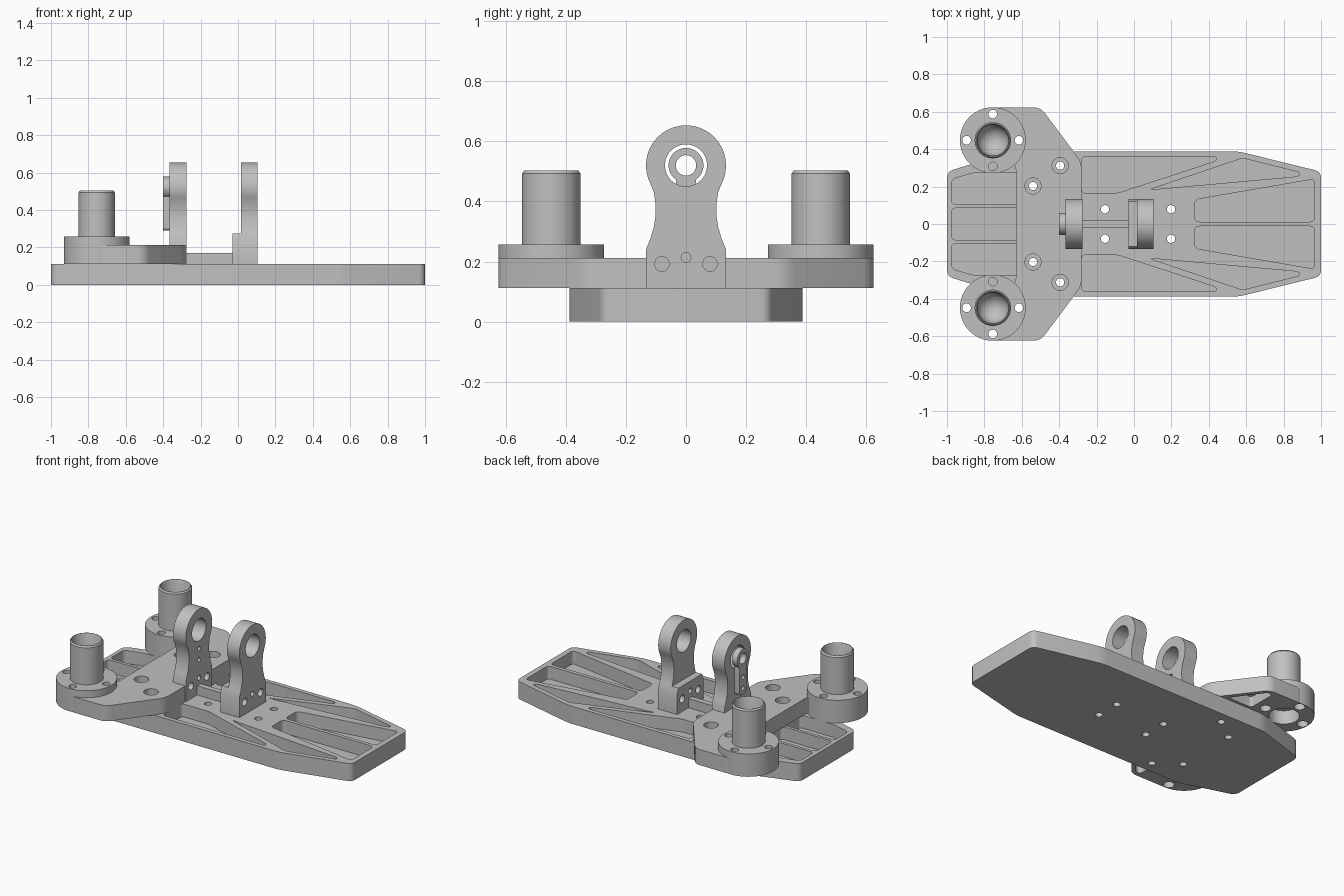
import bpy, bmesh
from math import sin, cos, pi, radians
from mathutils import Vector, Matrix

cube = bpy.data.objects.get("Cube")
if cube:
    bpy.data.objects.remove(cube, do_unlink=True)

GREY = (0.53, 0.53, 0.53, 1)
metal = bpy.data.materials.new("plain grey")
metal.use_nodes = True
metal.diffuse_color = GREY
metal.node_tree.nodes["Principled BSDF"].inputs["Base Color"].default_value = GREY


def add_object(name, bm):
    bmesh.ops.recalc_face_normals(bm, faces=bm.faces)
    mesh = bpy.data.meshes.new(name)
    bm.to_mesh(mesh)
    bm.free()
    mesh.materials.append(metal)
    obj = bpy.data.objects.new(name, mesh)
    bpy.context.collection.objects.link(obj)
    return obj


def circle(u, v, r, n=32):
    return [(u + r * cos(2 * pi * i / n), v + r * sin(2 * pi * i / n)) for i in range(n)]


def rounded(points, r, n=5):
    """Round every corner of a polygon with a quadratic blend."""
    out = []
    for i, p in enumerate(points):
        p, a, b = Vector(p), Vector(points[i - 1]), Vector(points[(i + 1) % len(points)])
        s = p + (a - p).normalized() * min(r, (a - p).length * 0.45)
        e = p + (b - p).normalized() * min(r, (b - p).length * 0.45)
        for k in range(n + 1):
            t = k / n
            out.append(tuple(s * (1 - t) ** 2 + p * 2 * t * (1 - t) + e * t * t))
    return out


def prism(name, points, lo, hi, axis="z"):
    """Extrude a polygon along z (points are x, y) or x (points are y, z)."""
    bm = bmesh.new()

    def place(p, h):
        return (p[0], p[1], h) if axis == "z" else (h, p[0], p[1])
    rings = [[bm.verts.new(place(p, h)) for p in points] for h in (lo, hi)]
    for ring in rings:
        bm.faces.new(ring)
    n = len(points)
    for i in range(n):
        j = (i + 1) % n
        bm.faces.new((rings[0][i], rings[0][j], rings[1][j], rings[1][i]))
    return add_object(name, bm)


def lathe(name, profile, x, y, steps=64):
    bm = bmesh.new()
    verts = [bm.verts.new((r, 0, z)) for r, z in profile]
    edges = [bm.edges.new(pair) for pair in zip(verts, verts[1:])]
    bmesh.ops.spin(bm, geom=verts + edges, cent=(0, 0, 0), axis=(0, 0, 1),
                   angle=2 * pi, steps=steps, use_merge=True)
    bmesh.ops.remove_doubles(bm, verts=bm.verts, dist=0.0001)
    bmesh.ops.transform(bm, matrix=Matrix.Translation((x, y, 0)), verts=bm.verts)
    return add_object(name, bm)


def combine(obj, points, lo, hi, axis="z", operation="DIFFERENCE"):
    """Cut (or join) an extruded polygon and discard the helper."""
    helper = prism("helper", points, lo, hi, axis)
    helper.hide_render = True
    mod = obj.modifiers.new("combine", "BOOLEAN")
    mod.operation, mod.solver, mod.object = operation, "EXACT", helper
    bpy.context.view_layer.objects.active = obj
    bpy.ops.object.modifier_apply(modifier=mod.name)
    bpy.data.objects.remove(helper, do_unlink=True)


def mirror(points):
    return [(x, -y) for x, y in points]


BASE_TOP, DECK_TOP = 0.112, 0.212
PAD_X, PAD_Y = -0.755, 0.448

# Base plate with lightening pockets
half = [(1, 0.28), (0.56, 0.388), (-0.65, 0.388), (-1, 0.28)]
base = prism("base_plate", rounded(half + mirror(half)[::-1], 0.035), 0, BASE_TOP)
pockets = [
    [(0.325, 0.012), (0.965, 0.012), (0.965, 0.24), (0.325, 0.13)],
    [(0.08, 0.183), (0.58, 0.352), (0.89, 0.275), (0.88, 0.255)],
    [(-0.28, 0.36), (0.44, 0.36), (0.44, 0.338), (-0.09, 0.165), (-0.28, 0.165)],
    [(-0.975, 0.105), (-0.975, 0.24), (-0.85, 0.275), (-0.61, 0.275), (-0.61, 0.105)],
]
for pocket in pockets:
    for outline in (pocket, mirror(pocket)):
        combine(base, rounded(outline, 0.025), 0.03, 0.2)
combine(base, rounded([(-0.975, -0.085), (-0.61, -0.085), (-0.61, 0.085), (-0.975, 0.085)], 0.025),
        0.03, 0.2)

# Raised deck carrying both posts
half = [(-0.28, 0.33), (-0.5, 0.624), (PAD_X, 0.624), (PAD_X, 0.33), (-0.632, 0.33)]
deck = prism("upper_deck", rounded(half + mirror(half)[::-1], 0.04), BASE_TOP, DECK_TOP)
under = [(-0.545, 0.595), (-0.51, 0.595), (-0.37, 0.405), (-0.545, 0.405)]
for side in (1, -1):
    combine(deck, rounded([(x, side * y) for x, y in under], 0.02), 0.1, 0.18)
    combine(deck, circle(PAD_X, side * PAD_Y, 0.09), 0.1, 0.2)

# Bolt holes through deck and base
for side in (1, -1):
    for x, y in ((-0.54, 0.203), (-0.395, 0.312)):
        combine(deck, circle(x, side * y, 0.043), 0.17, 0.3)
        for part in (deck, base):
            combine(part, circle(x, side * y, 0.022), -0.1, 0.3)
    for x in (-0.155, 0.198):
        combine(base, circle(x, side * 0.079, 0.022), -0.1, 0.3)

# Hollow posts on round flanges
dome = [(0.083 * cos(a), 0.3 - 0.083 * sin(a)) for a in [k * pi / 16 for k in range(8)]]
profile = ([(0, 0.2), (0.09, 0.2), (0.09, BASE_TOP), (0.176, BASE_TOP), (0.176, 0.257),
            (0.097, 0.257), (0.097, 0.493), (0.09, 0.503), (0.087, 0.503), (0.083, 0.495)]
           + dome + [(0, 0.217)])
for side, name in ((1, "left_post"), (-1, "right_post")):
    post = lathe(name, profile, PAD_X, side * PAD_Y)
    for k in range(4):
        x = PAD_X + 0.14 * cos(k * pi / 2)
        y = side * PAD_Y + 0.14 * sin(k * pi / 2)
        for part in (post, deck):
            combine(part, circle(x, y, 0.023), 0.05, 0.4)
            combine(part, circle(x, y, 0.033), 0.05, 0.17)

# Two upright lugs with a round eye and a narrow waist
EYE_Z = 0.52
side_curve = [(0.133, BASE_TOP), (0.133, 0.24), (0.119, 0.275), (0.107, 0.315),
              (0.101, 0.355), (0.101, 0.39), (0.107, 0.43)]
head = [(0.133 * cos(a), EYE_Z + 0.133 * sin(a))
        for a in [radians(-25 + 230 * k / 36) for k in range(37)]]
lug_outline = side_curve + head + mirror([]) + [(-y, z) for y, z in side_curve[::-1]]
rear_lug = prism("rear_lug", lug_outline, -0.365, -0.275, "x")
front_lug = prism("front_lug", lug_outline, 0.015, 0.103, "x")
foot = [(-0.133, BASE_TOP), (0.133, BASE_TOP), (0.133, 0.24), (0.119, 0.275),
        (-0.119, 0.275), (-0.133, 0.24)]
combine(front_lug, foot, -0.03, 0.05, "x", "UNION")
for lug in (rear_lug, front_lug):
    combine(lug, circle(0, EYE_Z, 0.07, 48), -0.5, 0.3, "x")
for y, z, r in ((0.08, 0.192, 0.024), (-0.08, 0.192, 0.024), (0, 0.214, 0.016)):
    combine(front_lug, circle(y, z, r), -0.5, 0.3, "x")
    for part in (rear_lug, deck):
        combine(part, circle(y, z, r), -0.345, -0.2, "x")

# Keyed ring behind the rear lug
ring = prism("ring_bracket", circle(0, EYE_Z, 0.058, 48), -0.402, -0.365, "x")
stalk = rounded([(-0.033, 0.29), (0.033, 0.29), (0.033, 0.49), (-0.033, 0.49)], 0.02)
combine(ring, stalk, -0.402, -0.365, "x", "UNION")
combine(ring, circle(0, EYE_Z, 0.034), -0.5, 0, "x")
for z in (0.33, 0.4):
    for part in (ring, rear_lug):
        combine(part, circle(0, z, 0.014, 20), -0.5, -0.2, "x")

# Thin rib joining the lug feet
prism("centre_rib", [(-0.28, -0.018), (-0.025, -0.018), (-0.025, 0.018), (-0.28, 0.018)],
      BASE_TOP, 0.17)

# Smooth the round surfaces and keep the machined edges crisp
for obj in [o for o in bpy.context.scene.objects if o.type == "MESH"]:
    bpy.ops.object.select_all(action="DESELECT")
    obj.select_set(True)
    bpy.context.view_layer.objects.active = obj
    bpy.ops.object.shade_smooth_by_angle(angle=radians(30))
